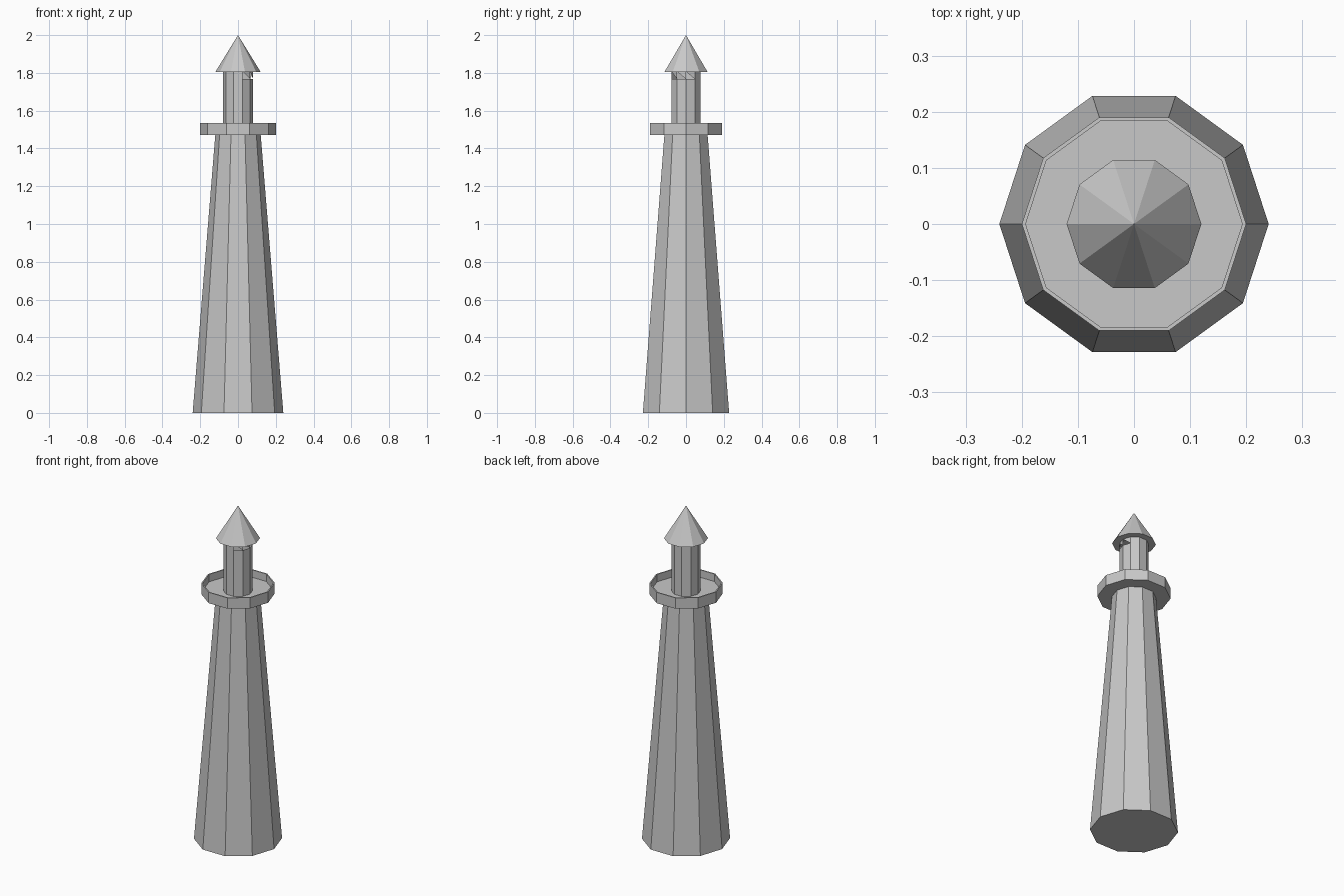
import bpy
import bmesh
from math import cos, sin, tau

SIDES = 10

cube = bpy.data.objects.get("Cube")
if cube:
    bpy.data.objects.remove(cube, do_unlink=True)

stone = bpy.data.materials.new("light grey stone")
stone.use_nodes = True
GREY = (0.58, 0.58, 0.58, 1)
stone.diffuse_color = GREY
stone.node_tree.nodes["Principled BSDF"].inputs["Base Color"].default_value = GREY


def finish(name, bm):
    mesh = bpy.data.meshes.new(name)
    bm.to_mesh(mesh)
    bm.free()
    mesh.materials.append(stone)
    obj = bpy.data.objects.new(name, mesh)
    bpy.context.collection.objects.link(obj)
    return obj


def ring(bm, radius, z):
    return [bm.verts.new((radius * cos(tau * i / SIDES), radius * sin(tau * i / SIDES), z))
            for i in range(SIDES)]


def bridge(bm, low, high):
    for i in range(SIDES):
        j = (i + 1) % SIDES
        bm.faces.new((low[i], low[j], high[j], high[i]))


def lathe(name, profile):
    """Stack faceted rings, closing the first and last with flat caps."""
    bm = bmesh.new()
    rings = [ring(bm, r, z) for r, z in profile]
    for low, high in zip(rings, rings[1:]):
        bridge(bm, low, high)
    bm.faces.new(rings[0][::-1])
    bm.faces.new(rings[-1])
    return finish(name, bm)


# Tapered tower
lathe("tower", [(0.24, 0), (0.12, 1.475)])

# Gallery tray with a thin raised parapet
lathe("gallery", [(0.2, 1.47), (0.2, 1.535), (0.193, 1.535), (0.193, 1.49)])

# Lantern room, with a split band under the roof and small gaps on its left side
bm = bmesh.new()
base, sill, top = [ring(bm, 0.08, z) for z in (1.485, 1.767, 1.807)]
bridge(bm, base, sill)
open_sides = (0, SIDES - 1, SIDES - 2)
for i in range(SIDES):
    j = (i + 1) % SIDES
    bm.faces.new((sill[j], top[j], top[i]))
    if i not in open_sides:
        bm.faces.new((sill[i], sill[j], top[i]))
bm.faces.new(base[::-1])
finish("lantern_room", bm)

# Pointed roof
bm = bmesh.new()
eaves = ring(bm, 0.12, 1.805)
tip = bm.verts.new((0, 0, 2))
for i in range(SIDES):
    bm.faces.new((eaves[i], eaves[(i + 1) % SIDES], tip))
bm.faces.new(eaves[::-1])
finish("roof", bm)
